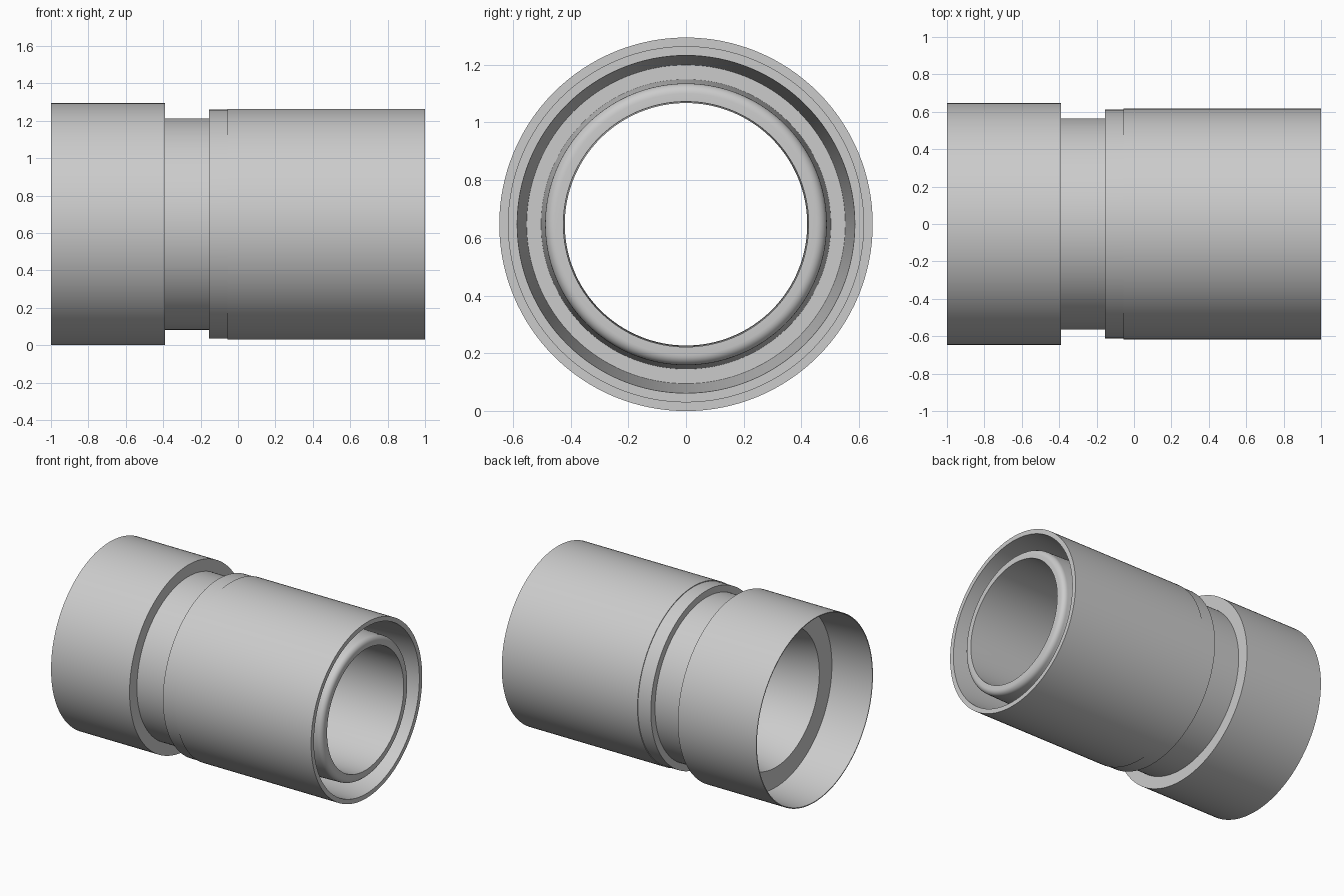
import bpy, bmesh, math

if "Cube" in bpy.data.objects:
    bpy.data.objects.remove(bpy.data.objects["Cube"])

AXIS_Z = 0.647
SEGMENTS = 128

grey = bpy.data.materials.new("light_grey")
grey.diffuse_color = (0.6, 0.6, 0.6, 1)
grey.use_nodes = True
grey.node_tree.nodes["Principled BSDF"].inputs["Base Color"].default_value = grey.diffuse_color


def lathe(name, profile):
    """Revolve a closed (x, radius) profile about the horizontal axis."""
    bm = bmesh.new()
    rings = []
    for i in range(SEGMENTS):
        a = 2 * math.pi * i / SEGMENTS
        rings.append([bm.verts.new((x, r * math.sin(a), r * math.cos(a)))
                      for x, r in profile])
    n = len(profile)
    for i in range(SEGMENTS):
        p, q = rings[i], rings[(i + 1) % SEGMENTS]
        for j in range(n):
            k = (j + 1) % n
            bm.faces.new((p[j], p[k], q[k], q[j]))
    bmesh.ops.recalc_face_normals(bm, faces=bm.faces[:])
    mesh = bpy.data.meshes.new(name)
    bm.to_mesh(mesh)
    bm.free()
    mesh.materials.append(grey)
    obj = bpy.data.objects.new(name, mesh)
    obj.location.z = AXIS_Z
    bpy.context.collection.objects.link(obj)
    bpy.ops.object.select_all(action='DESELECT')
    obj.select_set(True)
    bpy.context.view_layer.objects.active = obj
    bpy.ops.object.shade_smooth_by_angle(angle=math.radians(30))
    return obj


# Outside: wide collar, narrow neck, long sleeve
outside = [(-1, 0.647), (-0.39, 0.647), (-0.39, 0.565), (-0.155, 0.565),
           (-0.155, 0.612), (-0.055, 0.612), (-0.055, 0.617), (1, 0.617)]

# Tapered ring groove inside the right end
groove = [(1, 0.585), (0.4, 0.552), (0.4, 0.502)]

# Rounded lip of the inner tube
R = 0.035
lip = [(0.99 - R + R * math.cos(a), 0.453 + R * math.sin(a))
       for a in [math.radians(90 - 15 * i) for i in range(7)]]

# Bore, funnel, and deep socket in the left end
bore = [(0.99, 0.425), (-0.2, 0.42), (-0.35, 0.425), (-0.5, 0.44),
        (-0.7, 0.48), (-0.7, 0.62), (-1, 0.641)]

lathe("coupling_body", outside + groove + lip + bore)
